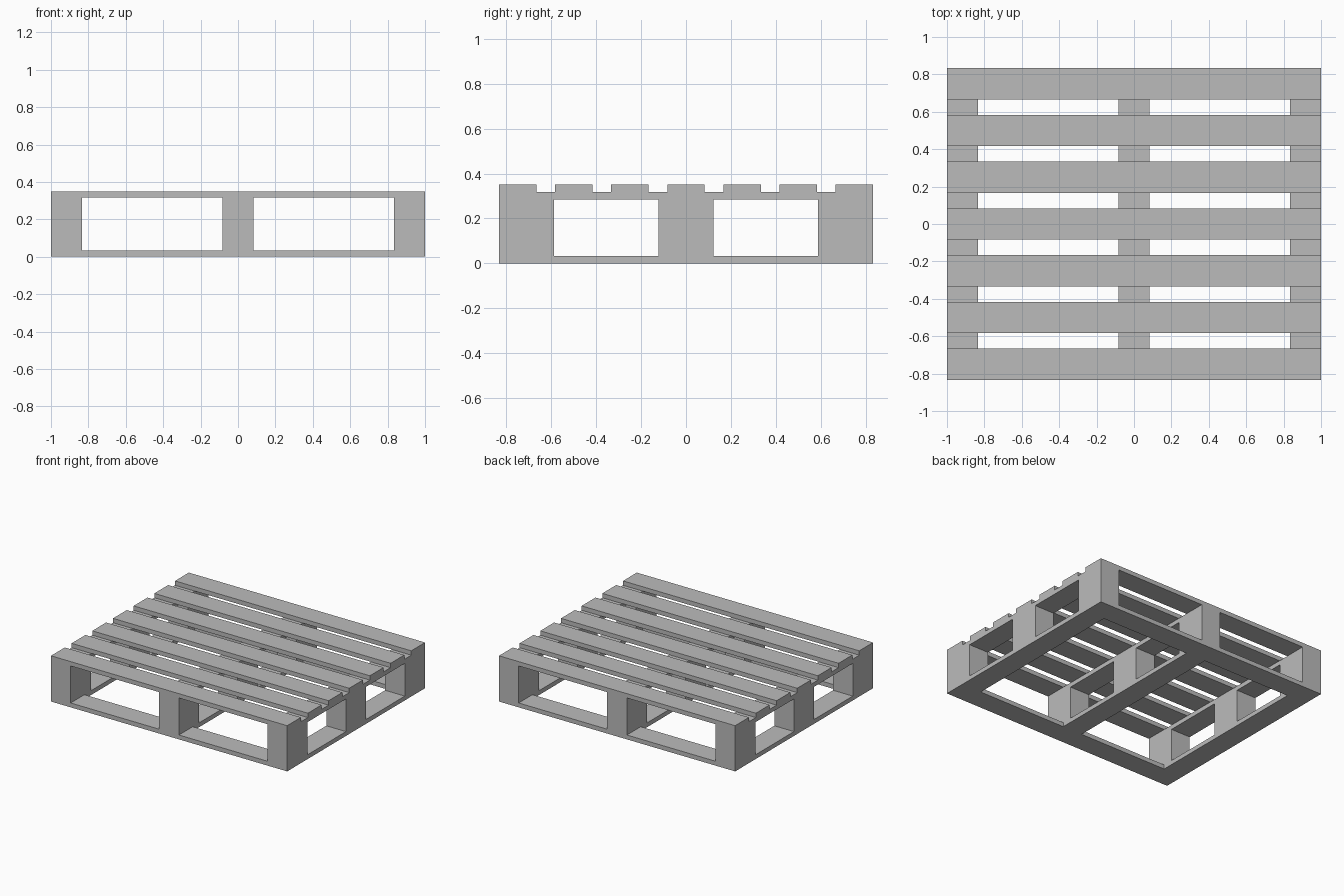
import bpy

if "Cube" in bpy.data.objects:
    bpy.data.objects.remove(bpy.data.objects["Cube"])

# One plain grey for all the timber
grey = bpy.data.materials.new("timber grey")
grey.diffuse_color = (0.5, 0.5, 0.5, 1)
grey.use_nodes = True
grey.node_tree.nodes["Principled BSDF"].inputs["Base Color"].default_value = grey.diffuse_color

LENGTH, DEPTH = 2.0, 5 / 3      # overall size
BOARD, THICK = 1 / 6, 1 / 30    # board width and thickness
BLOCK_H, BLOCK_D = 0.25, 0.245  # spacer block height and depth


def box(name, centre, size):
    """Axis-aligned box standing on centre z."""
    x, y, z = centre
    bpy.ops.mesh.primitive_cube_add(size=1, location=(x, y, z + size[2] / 2))
    ob = bpy.context.object
    ob.name = name
    ob.scale = size
    bpy.ops.object.transform_apply(location=False, rotation=False, scale=True)
    ob.data.materials.append(grey)


edge_x = (LENGTH - BOARD) / 2
edge_y = (DEPTH - BOARD) / 2
block_y = (DEPTH - BLOCK_D) / 2
z_stringer = THICK + BLOCK_H

# Bottom boards across the front and back
for side in (-1, 1):
    box("bottom_cross_board", (0, side * edge_y, 0), (LENGTH, BOARD, THICK))

for column in (-1, 0, 1):
    x = column * edge_x
    # Bottom runner fitted between the cross boards
    box("bottom_runner", (x, 0, 0), (BOARD, DEPTH - 2 * BOARD, THICK))
    # Spacer blocks
    for row in (-1, 0, 1):
        box("spacer_block", (x, row * block_y, THICK), (BOARD, BLOCK_D, BLOCK_H))
    # Stringer board on top of the blocks
    box("stringer_board", (x, 0, z_stringer), (BOARD, DEPTH, THICK))

# Seven evenly spaced deck slats
for i in range(7):
    y = -edge_y + i * edge_y / 3
    box("deck_slat", (0, y, z_stringer + THICK), (LENGTH, BOARD, THICK))
